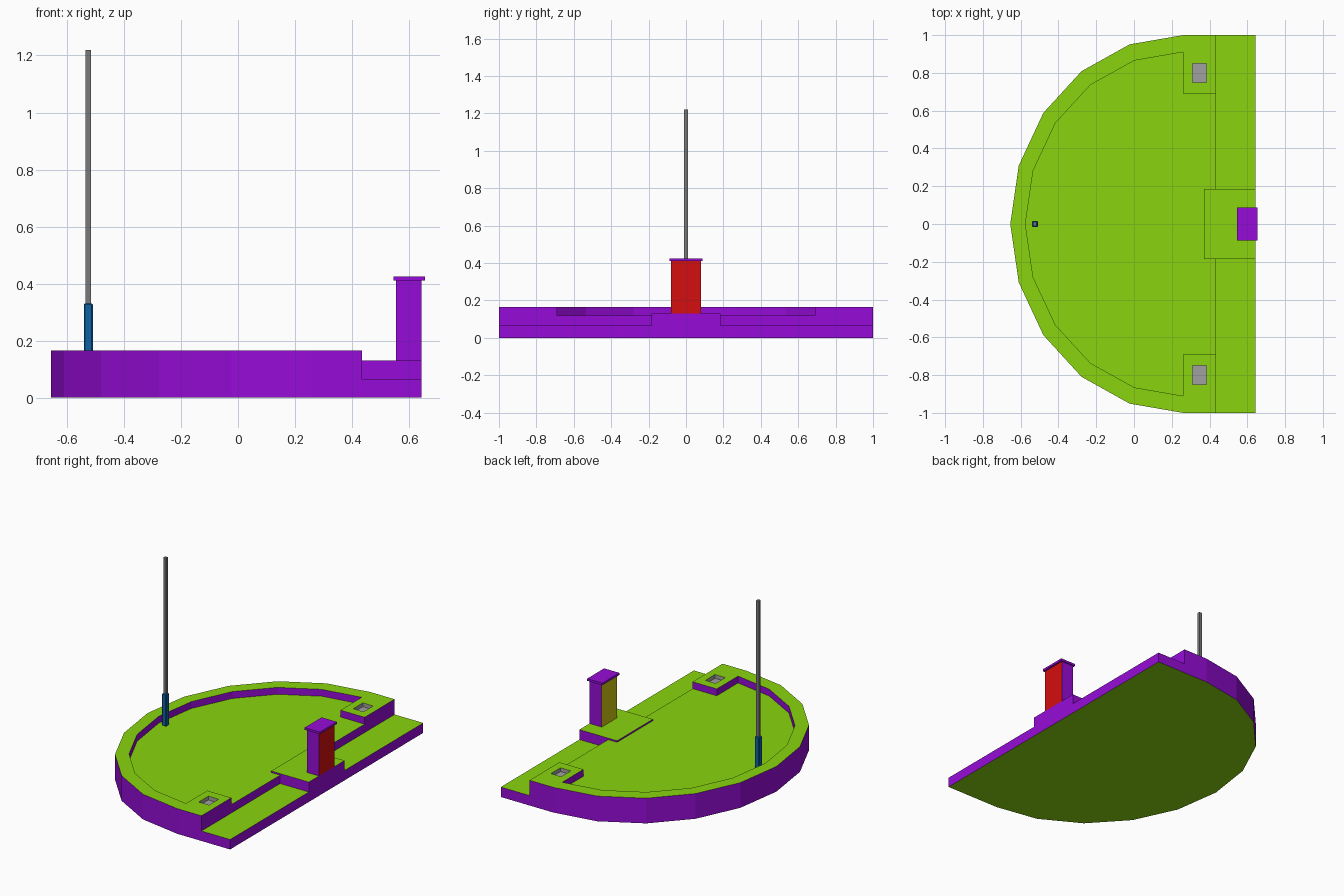
import bpy, bmesh, math

if "Cube" in bpy.data.objects:
    bpy.data.objects.remove(bpy.data.objects["Cube"], do_unlink=True)


def material(name, srgb):
    m = bpy.data.materials.new(name)
    m.use_nodes = True
    col = [(c / 255 / 12.92 if c < 11 else ((c / 255 + 0.055) / 1.055) ** 2.4) for c in srgb] + [1]
    m.diffuse_color = col
    m.node_tree.nodes["Principled BSDF"].inputs["Base Color"].default_value = col
    return m


GREEN = material("lime green", (138, 213, 15))
PURPLE = material("purple", (150, 12, 215))
RED = material("red", (212, 14, 14))
YELLOW = material("yellow", (205, 195, 15))
BLUE = material("blue", (14, 100, 165))
GREY = material("dark grey", (122, 122, 122))
LIGHT = material("light grey", (160, 160, 160))


def prism(name, outline, z0, z1, mats, rule=lambda f: 0):
    """Extrude an outline upwards and colour each face by a rule."""
    bm = bmesh.new()
    base = bm.faces.new([bm.verts.new((x, y, z0)) for x, y in outline])
    top = bmesh.ops.extrude_face_region(bm, geom=[base])["geom"]
    bmesh.ops.translate(bm, vec=(0, 0, z1 - z0),
                        verts=[v for v in top if isinstance(v, bmesh.types.BMVert)])
    bmesh.ops.recalc_face_normals(bm, faces=bm.faces)
    for f in bm.faces:
        f.material_index = rule(f)
    me = bpy.data.meshes.new(name)
    bm.to_mesh(me)
    bm.free()
    for m in mats:
        me.materials.append(m)
    ob = bpy.data.objects.new(name, me)
    bpy.context.collection.objects.link(ob)
    return ob


def rect(x0, x1, y0, y1):
    return [(x0, y0), (x1, y0), (x1, y1), (x0, y1)]


def arc(rx, ry):
    """Half ellipse from +y round to -y, bulging towards -x."""
    return [(0.26 - rx * math.sin(a), ry * math.cos(a))
            for a in (math.radians(18 * i) for i in range(11))]


def flat_or_wall(f):
    return 0 if abs(f.normal.z) > 0.5 else 1


GROUND = [GREEN, PURPLE]
EDGE, STEP = 0.643, 0.435
outer, inner = arc(0.915, 1.0), arc(0.835, 0.91)

# Base slab and raised deck
prism("base_slab", outer + [(EDGE, -1), (EDGE, 1)], 0, 0.065, GROUND, flat_or_wall)
prism("deck", outer + [(STEP, -1), (STEP, 1)], 0.065, 0.12, GROUND, flat_or_wall)

# Rim with a square block at each end
rim = prism("rim", outer + [(STEP, -1), (STEP, -0.69), (0.26, -0.69)] + inner[::-1]
            + [(0.26, 0.69), (STEP, 0.69), (STEP, 1)],
            0.12, 0.165, GROUND + [LIGHT], flat_or_wall)

# Pockets sunk into the end blocks
for s in (-1, 1):
    cutter = prism("pocket_cutter", rect(0.31, 0.385, s * 0.8 - 0.05, s * 0.8 + 0.05),
                   0.14, 0.2, [LIGHT])
    cutter.hide_render = True
    mod = rim.modifiers.new("pocket", "BOOLEAN")
    mod.operation, mod.object, mod.solver = "DIFFERENCE", cutter, "EXACT"
    bpy.context.view_layer.objects.active = rim
    bpy.ops.object.modifier_apply(modifier=mod.name)
    bpy.data.objects.remove(cutter, do_unlink=True)
for p in rim.data.polygons:
    pts = [rim.data.vertices[i].co for i in p.vertices]
    if all(0.3 < c.x < 0.4 and 0.74 < abs(c.y) < 0.86 for c in pts):
        p.material_index = 2

# Entrance platform
prism("platform", rect(0.37, EDGE, -0.185, 0.185), 0.065, 0.13, GROUND, flat_or_wall)


# Tower: purple sides, red outer face, yellow inner face
def tower_rule(f):
    return 1 if f.normal.x > 0.5 else 2 if f.normal.x < -0.5 else 0


prism("tower", rect(0.555, EDGE, -0.08, 0.08), 0.13, 0.412, [PURPLE, RED, YELLOW], tower_rule)
prism("tower_cap", rect(0.545, 0.655, -0.088, 0.088), 0.41, 0.424, [PURPLE])

# Mast with a chamfered socket
MX = -0.525
socket = prism("mast_socket", rect(MX - 0.016, MX + 0.016, -0.016, 0.016), 0.12, 0.33, [BLUE])
bev = socket.modifiers.new("chamfer", "BEVEL")
bev.width, bev.segments = 0.004, 1
prism("mast", rect(MX - 0.01, MX + 0.01, -0.01, 0.01), 0.32, 1.22, [GREY])
